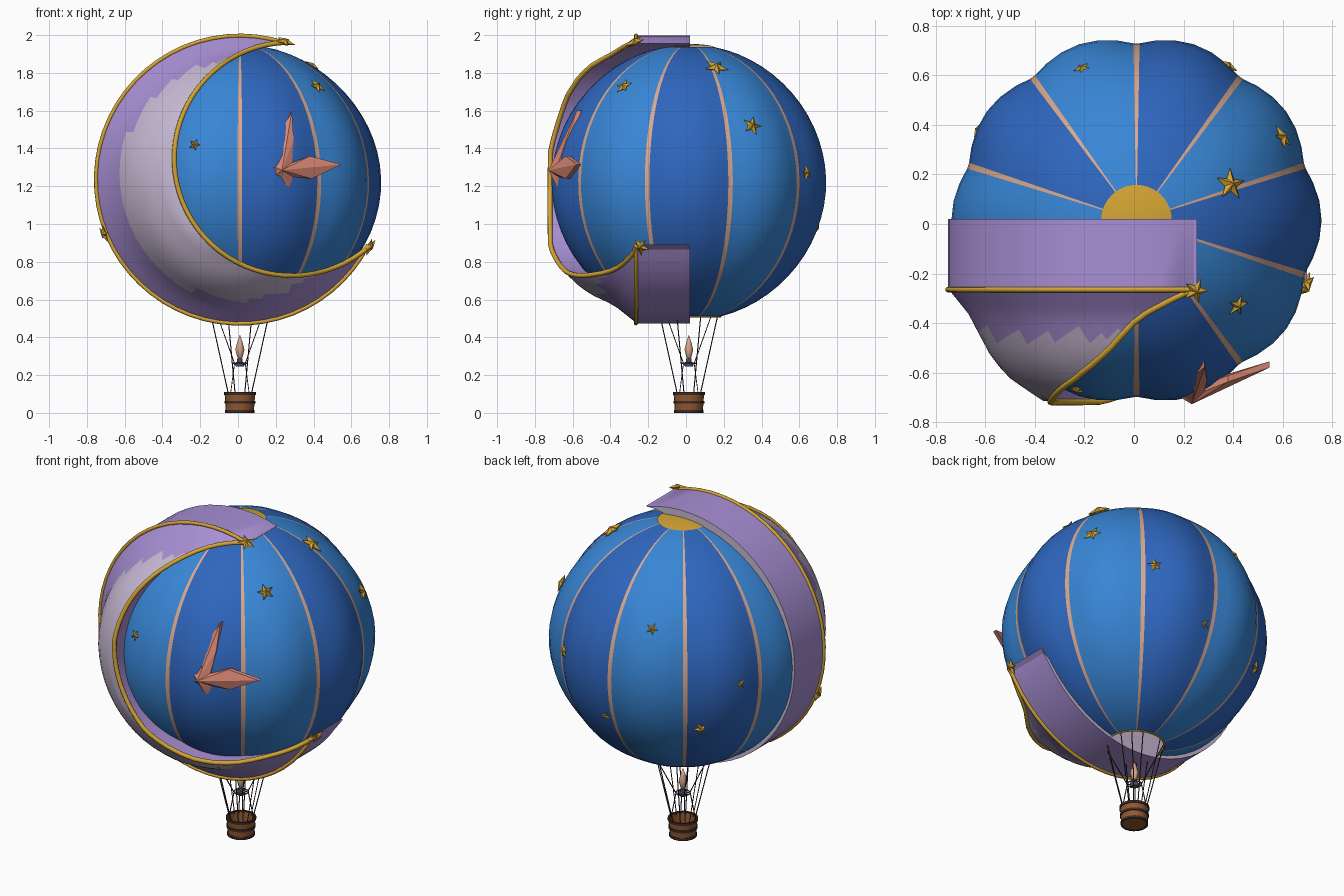
import bpy, bmesh, math
from mathutils import Vector

if "Cube" in bpy.data.objects:
    bpy.data.objects.remove(bpy.data.objects["Cube"])

def mat(name, r, g, b):
    m = bpy.data.materials.new(name)
    lin = [(c / 255 / 12.92) if c < 10 else ((c / 255 + 0.055) / 1.055) ** 2.4 for c in (r, g, b)]
    m.diffuse_color = (*lin, 1)
    m.use_nodes = True
    m.node_tree.nodes["Principled BSDF"].inputs["Base Color"].default_value = m.diffuse_color
    return m

DEEP = mat("deep_blue", 46, 102, 190)
SKY = mat("sky_blue", 56, 134, 214)
PEACH = mat("peach", 218, 168, 142)
GOLD = mat("gold", 212, 165, 52)
PURPLE = mat("purple", 168, 143, 212)
PALE = mat("pale_lavender", 200, 186, 212)
CORAL = mat("coral", 218, 136, 116)
BROWN = mat("basket_brown", 145, 88, 48)
DARK = mat("dark_brown", 58, 42, 38)
GREY = mat("dark_grey", 88, 82, 100)

CX, CY, CZ, R = 0.01, 0.015, 1.22, 0.73   # balloon centre and radius

def make(name, verts, faces, mats, rule=None, smooth=None):
    me = bpy.data.meshes.new(name)
    me.from_pydata([tuple(v) for v in verts], [], faces)
    bm = bmesh.new()
    bm.from_mesh(me)
    bmesh.ops.remove_doubles(bm, verts=bm.verts, dist=1e-5)
    bmesh.ops.recalc_face_normals(bm, faces=bm.faces)
    bm.to_mesh(me)
    bm.free()
    for m in mats:
        me.materials.append(m)
    if rule:
        for p in me.polygons:
            p.material_index = rule(p)
    ob = bpy.data.objects.new(name, me)
    bpy.context.collection.objects.link(ob)
    if smooth:
        bpy.ops.object.select_all(action='DESELECT')
        ob.select_set(True)
        bpy.context.view_layer.objects.active = ob
        bpy.ops.object.shade_smooth_by_angle(angle=math.radians(smooth))
    return ob

def grid_faces(rows, cols, wrap):
    n = cols if wrap else cols - 1
    return [(i * cols + j, i * cols + (j + 1) % cols, (i + 1) * cols + (j + 1) % cols, (i + 1) * cols + j)
            for i in range(rows - 1) for j in range(n)]

def lathe(name, profile, mats, sides=16, smooth=40, rule=None, c=(CX, CY)):
    verts = [(c[0] + r * math.cos(2 * math.pi * j / sides), c[1] + r * math.sin(2 * math.pi * j / sides), z)
             for r, z in profile for j in range(sides)]
    return make(name, verts, grid_faces(len(profile), sides, True), mats, rule, smooth)

def tube(name, pts, r, m, closed=False, res=2):
    cu = bpy.data.curves.new(name, 'CURVE')
    cu.dimensions = '3D'
    cu.bevel_depth, cu.bevel_resolution, cu.use_fill_caps = r, res, True
    sp = cu.splines.new('POLY')
    sp.points.add(len(pts) - 1)
    for p, q in zip(sp.points, pts):
        p.co = (*q, 1)
    sp.use_cyclic_u = closed
    cu.materials.append(m)
    ob = bpy.data.objects.new(name, cu)
    bpy.context.collection.objects.link(ob)

def circle(r, z, n):
    return [(CX + r * math.cos(2 * math.pi * i / n), CY + r * math.sin(2 * math.pi * i / n), z) for i in range(n)]

# Envelope: ten bulging gores, with narrow seam strips between them
offsets = [-1, 1, 6, 12, 18, 24, 30]
angles = [18 + 36 * g + o for g in range(10) for o in offsets]
rows, t0, t1 = 28, 0.19, math.pi - 0.24
verts = []
for i in range(rows + 1):
    t = t0 + (t1 - t0) * i / rows
    for a in angles:
        u = (a - 18) % 36 / 36
        bulge = 0.712 + 0.036 * math.sin(math.pi * u) * math.sin(t) ** 2
        rr = bulge * math.sin(t)
        verts.append((CX + rr * math.cos(math.radians(a)), CY + rr * math.sin(math.radians(a)), CZ + R * math.cos(t)))

def gore_rule(p):
    a = math.degrees(math.atan2(p.center.y - CY, p.center.x - CX)) - 18
    u = a % 36
    if u < 1 or u > 35:
        return 2
    return 1 if int((a % 360) // 36) % 2 == 0 else 0

make("envelope", verts, grid_faces(rows + 1, len(angles), True), [DEEP, SKY, PEACH], gore_rule, 40)

# Crown cap, mouth lining and gold hoops
lathe("crown_cap", [(0.72 * math.sin(t), CZ + 0.734 * math.cos(t)) for t in (0.2, 0.15, 0.1, 0.05, 0)], [GOLD], 30)
lathe("mouth_lining", [(0.164, 0.512), (0.25, 0.56), (0.36, 0.62), (0, 0.64)], [DARK], 30)
tube("mouth_hoop", circle(0.17, 0.511, 30), 0.005, GOLD, True)
tube("waist_hoop", circle(0.52, 0.745, 60), 0.011, GOLD, True)

# Crescent moon: straight outer wall, domed front, inner wall, flat back
MX, MZ, MR = 0.01, 1.235, 0.762
DOME = [(0.0, 0.47), (0.378, 0.455), (0.508, 0.366), (0.57, 0.30), (0.61, 0.24), (0.67, 0.115), (MR, 0.0)]

def front_y(x, z):
    rho = math.hypot(x - MX, z - MZ)
    for (a, ha), (b, hb) in zip(DOME, DOME[1:]):
        if rho <= b:
            return -0.26 - ha - (hb - ha) * (rho - a) / (b - a)
    return -0.26

N, K, BACK = 44, 10, 0.02
verts, outer_edge, inner_edge = [], [], []
for i in range(N + 1):
    f = i / N
    ao = math.radians(71.3 + (333.1 - 71.3) * f)
    ai = math.radians(92.3 + (312.1 - 92.3) * f)
    ri = 0.612 + 0.014 * f
    o = Vector((MX + MR * math.cos(ao), MZ + MR * math.sin(ao)))
    n = Vector((0.28 + ri * math.cos(ai), 1.35 + ri * math.sin(ai)))
    verts.append((o.x, BACK, o.y))
    for k in range(K + 1):
        p = o.lerp(n, k / K)
        verts.append((p.x, front_y(p.x, p.y), p.y))
    verts.append((n.x, BACK, n.y))
    outer_edge.append((o.x, -0.265, o.y))
    inner_edge.append((n.x, front_y(n.x, n.y) - 0.003, n.y))

def moon_rule(p):
    c = p.center
    if c.y > 0:
        return 1
    on_front = p.normal.y < -0.15 and c.y < -0.262
    return 1 if on_front and math.hypot(c.x - MX, c.z - MZ) < 0.635 else 0

make("crescent_moon", verts, grid_faces(N + 1, K + 3, True), [PURPLE, PALE], moon_rule, 35)
tube("moon_outer_trim", outer_edge, 0.011, GOLD)
tube("moon_inner_trim", inner_edge, 0.013, GOLD)

# Five-pointed gold stars facing away from the balloon centre
def star(name, loc, size, roll=0.2):
    loc = Vector(loc)
    nrm = (loc - Vector((CX, CY, CZ))).normalized()
    side = Vector((0, 0, 1)).cross(nrm).normalized()
    up = nrm.cross(side)
    vs = []
    for i in range(10):
        r = size if i % 2 == 0 else size * 0.42
        a = roll + math.pi / 2 + i * math.pi / 5
        vs.append(loc + side * r * math.cos(a) + up * r * math.sin(a))
    vs += [loc + nrm * size * 0.35, loc - nrm * size * 0.35]
    fs = [(i, (i + 1) % 10, 10) for i in range(10)] + [((i + 1) % 10, i, 11) for i in range(10)]
    make(name, vs, fs, [GOLD])

spots = [(0.42, -0.33, 1.73, 0.05), (0.39, 0.16, 1.83, 0.068), (0.60, 0.35, 1.52, 0.055), (0.38, 0.64, 1.27, 0.045),
         (0.07, 0.69, 0.98, 0.042), (-0.21, 0.63, 1.56, 0.036), (-0.63, 0.38, 1.24, 0.038), (-0.46, 0.51, 0.97, 0.05),
         (-0.23, -0.67, 1.42, 0.034), (0.25, -0.27, 1.965, 0.055), (0.70, -0.24, 0.88, 0.052), (-0.71, -0.27, 0.95, 0.05)]
for i, (x, y, z, s) in enumerate(spots):
    star(f"star_{i + 1}", (x, y, z), s, 0.2 + 0.35 * (i % 3))

# Coral swallow-shaped ornament on the front
outline = [(0.095, 1.344), (0.19, 1.325), (0.215, 1.36), (0.255, 1.47), (0.25, 1.53), (0.285, 1.60), (0.295, 1.45),
           (0.285, 1.325), (0.38, 1.36), (0.548, 1.315), (0.39, 1.24), (0.29, 1.25), (0.325, 1.10), (0.345, 0.975),
           (0.30, 1.01), (0.262, 1.10), (0.222, 1.225), (0.125, 1.215), (0.175, 1.28)]
bx, bz = 0.233, 1.285
def swallow_y(x, z):
    return -0.70 + 0.38 * math.hypot(x - bx, z - bz)
n = len(outline)
vs = [(x, swallow_y(x, z), z) for x, z in outline]
vs += [(x, swallow_y(x, z) + 0.025, z) for x, z in outline]
vs += [(bx, -0.728, bz), (bx, -0.65, bz)]
fs = []
for i in range(n):
    j = (i + 1) % n
    fs += [(i, j, 2 * n), (n + j, n + i, 2 * n + 1), (i, n + i, n + j, j)]
make("swallow_ornament", vs, fs, [CORAL])

# Basket with dark bands
lathe("basket", [(0, 0.004), (0.074, 0.004), (0.081, 0.105), (0.072, 0.105), (0.066, 0.03), (0, 0.03)], [BROWN], 20)
for i, (z, r) in enumerate([(0.008, 0.076), (0.057, 0.08), (0.104, 0.083)]):
    lathe(f"basket_band_{i + 1}", [(r - 0.008, z - 0.008), (r + 0.002, z - 0.008), (r + 0.002, z + 0.007),
                                   (r - 0.008, z + 0.007), (r - 0.008, z - 0.008)], [DARK], 20)

# Burner and flame
lathe("burner", [(0, 0.245), (0.02, 0.245), (0.026, 0.255), (0.026, 0.266), (0.014, 0.27), (0.014, 0.288), (0, 0.288)], [GREY], 12)
tube("burner_ring", circle(0.04, 0.262, 16), 0.004, GREY, True, 1)
lathe("flame", [(0, 0.28), (0.014, 0.295), (0.024, 0.335), (0.014, 0.375), (0, 0.415)], [PEACH], 10)

# Ropes and burner supports
def polar(r, a, z):
    return (CX + r * math.cos(a), CY + r * math.sin(a), z)
for i in range(8):
    a = math.radians(22.5 + 45 * i)
    tube(f"rope_{i + 1}", [polar(0.066, a, 0.10), polar(0.165, a, 0.515)], 0.003, DARK, res=0)
for i in range(4):
    a = math.radians(45 + 90 * i)
    tube(f"burner_post_{i + 1}", [polar(0.07, a, 0.10), polar(0.04, a, 0.262)], 0.003, GREY, res=0)
    tube(f"burner_rope_{i + 1}", [polar(0.04, a, 0.262), polar(0.168, a, 0.515)], 0.003, DARK, res=0)
    tube(f"burner_arm_{i + 1}", [polar(0.02, a, 0.26), polar(0.04, a, 0.262)], 0.003, GREY, res=0)
